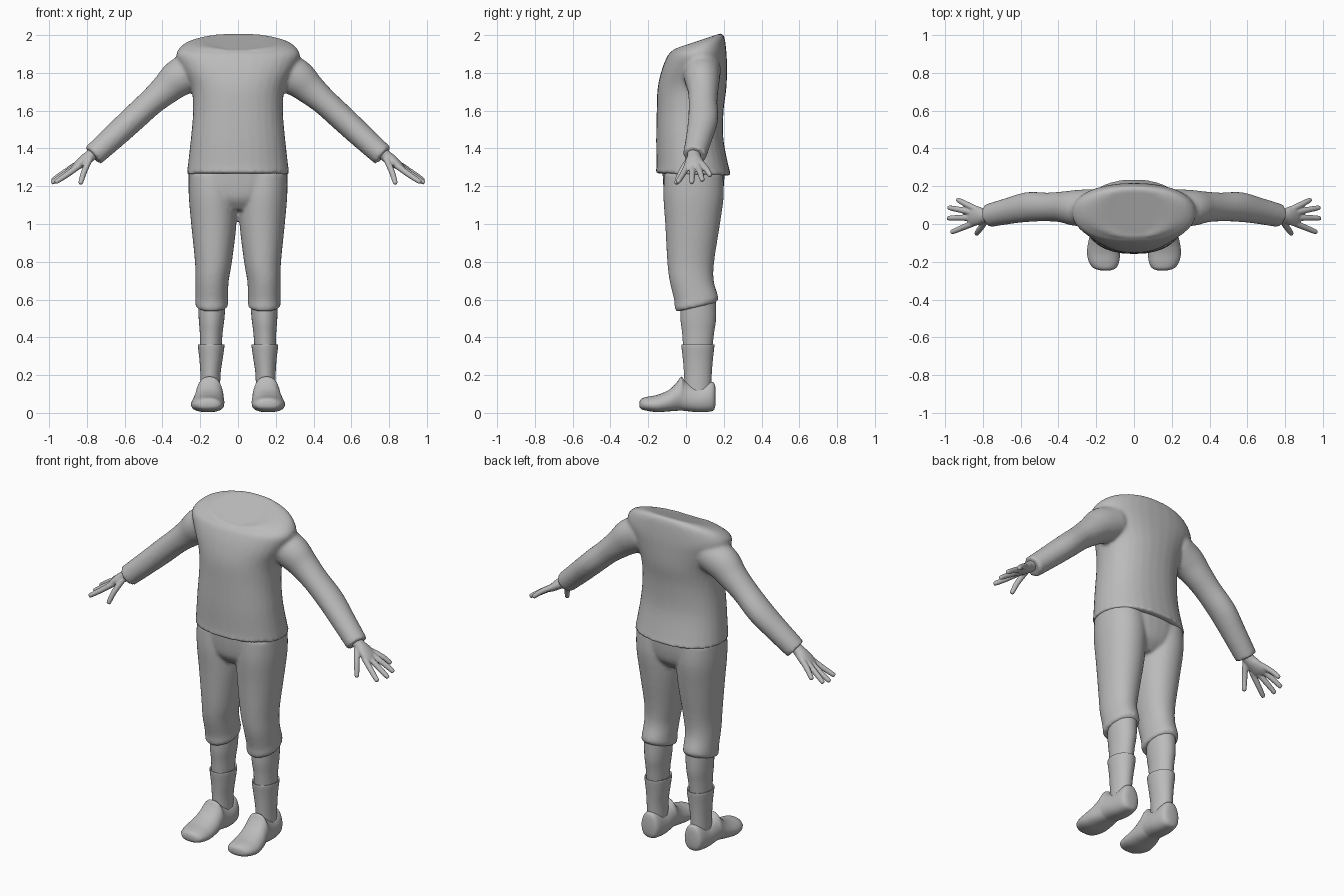
import bpy, bmesh, math
from mathutils import Vector

grey = bpy.data.materials.new("plain grey")
grey.diffuse_color = (0.5, 0.5, 0.5, 1)
SIDES = 32


def smooth_rows(rows, steps=4):
    """Catmull-Rom interpolation of rows of numbers."""
    out = []
    for i in range(len(rows) - 1):
        a, b, c, d = (rows[max(0, min(len(rows) - 1, i + k))] for k in (-1, 0, 1, 2))
        for s in range(steps):
            t = s / steps
            out.append([0.5 * (2 * q + (r - p) * t + (2 * p - 5 * q + 4 * r - w) * t * t
                               + (3 * q - p - 3 * r + w) * t ** 3)
                        for p, q, r, w in zip(a, b, c, d)])
    return out + [list(rows[-1])]


def skin(bm, rings):
    """Closed surface through rings of points."""
    vs = [[bm.verts.new(p) for p in ring] for ring in rings]
    for a, b in zip(vs, vs[1:]):
        for i in range(SIDES):
            j = (i + 1) % SIDES
            bm.faces.new((a[i], a[j], b[j], b[i]))
    bm.faces.new(vs[0][::-1])
    bm.faces.new(vs[-1])


def unit_ring(power):
    """Superellipse outline with radius 1."""
    pts = []
    for i in range(SIDES):
        a = 2 * math.pi * i / SIDES
        c, s = math.cos(a), math.sin(a)
        pts.append((math.copysign(abs(c) ** (2 / power), c), math.copysign(abs(s) ** (2 / power), s)))
    return pts


def stack(bm, rows, power=2.0, side=1):
    """Upright form: rows of z, centre x, centre y, radius x, radius y, tilt."""
    skin(bm, [[(side * (cx + rx * u), cy + ry * v, z + tilt * ry * v) for u, v in unit_ring(power)]
              for z, cx, cy, rx, ry, tilt in smooth_rows(rows)])


def tube(bm, rows, side=1):
    """Limb: rows of x, y, z, radius along y, radius across."""
    rows = smooth_rows(rows)
    pts = [Vector(r[:3]) for r in rows]
    rings = []
    for i, r in enumerate(rows):
        d = (pts[min(i + 1, len(pts) - 1)] - pts[max(i - 1, 0)]).normalized()
        u = (Vector((0, 1, 0)) - d * d.y).normalized()
        v = d.cross(u)
        ring = [pts[i] + u * r[3] * a + v * r[4] * b for a, b in unit_ring(2)]
        rings.append([(side * p.x, p.y, p.z) for p in ring])
    skin(bm, rings)


def finish(name, bm, voxel=None, iterations=4):
    bmesh.ops.recalc_face_normals(bm, faces=bm.faces)
    me = bpy.data.meshes.new(name)
    bm.to_mesh(me)
    bm.free()
    me.materials.append(grey)
    ob = bpy.data.objects.new(name, me)
    bpy.context.collection.objects.link(ob)
    bpy.ops.object.select_all(action='DESELECT')
    ob.select_set(True)
    bpy.context.view_layer.objects.active = ob
    if voxel:  # fuse overlapping forms into one skin
        m = ob.modifiers.new("fuse", 'REMESH')
        m.mode, m.voxel_size, m.use_smooth_shade = 'VOXEL', voxel, True
        s = ob.modifiers.new("relax", 'SMOOTH')
        s.factor, s.iterations = 0.5, iterations
    else:
        bpy.ops.object.shade_smooth_by_angle(angle=math.radians(45))
    return ob


# Shirt: torso with sloped neckline, and two sleeves
bm = bmesh.new()
stack(bm, [(1.262, 0, .038, .272, .203, -.03), (1.30, 0, .035, .267, .192, 0),
           (1.45, 0, .02, .250, .178, 0), (1.60, 0, .022, .238, .177, 0),
           (1.72, 0, .032, .248, .182, 0), (1.82, 0, .045, .295, .172, 0),
           (1.895, 0, .06, .328, .155, 0), (1.947, 0, .065, .290, .140, .25),
           (1.967, 0, .06, .21, .13, .32), (1.964, 0, .055, .115, .12, .36)], 2.25)
for side in (1, -1):
    tube(bm, [(.22, .085, 1.82, .10, .10), (.31, .085, 1.775, .095, .10),
              (.38, .09, 1.715, .082, .083), (.46, .09, 1.645, .076, .071),
              (.56, .09, 1.553, .079, .069), (.66, .07, 1.46, .07, .065),
              (.768, .045, 1.362, .062, .06)], side)
finish("shirt", bm, .011)

# Trousers: hips and two cropped legs
bm = bmesh.new()
stack(bm, [(1.29, 0, .04, .258, .165, 0), (1.20, 0, .04, .258, .160, 0),
           (1.13, 0, .038, .20, .145, 0), (1.075, 0, .035, .10, .10, 0)], 2.2)
for side in (1, -1):
    stack(bm, [(1.27, .135, .04, .127, .155, 0), (1.15, .133, .04, .128, .160, 0),
               (1.0, .128, .035, .120, .145, 0), (.80, .13, .025, .098, .124, 0),
               (.70, .137, .03, .088, .117, 0), (.61, .139, .053, .086, .116, .1),
               (.575, .139, .055, .087, .114, .2), (.558, .139, .052, .080, .10, .22)], 2.1, side)
finish("trousers", bm, .01)

for side, label in ((1, "left"), (-1, "right")):
    # Bare shin
    bm = bmesh.new()
    stack(bm, [(.62, .138, .065, .075, .092, 0), (.50, .14, .065, .068, .094, 0),
               (.42, .142, .064, .06, .084, 0), (.33, .144, .062, .056, .076, 0)], 2, side)
    finish(label + "_shin", bm)

    # Sock with a rolled top
    bm = bmesh.new()
    stack(bm, [(.352, .142, .063, .058, .076, 0), (.362, .142, .063, .066, .084, 0),
               (.352, .142, .063, .070, .087, 0), (.28, .143, .063, .061, .079, 0),
               (.20, .146, .063, .053, .073, 0), (.10, .146, .063, .052, .07, 0)], 2, side)
    finish(label + "_sock", bm)

    # Shoe: rows of y, centre x, half width, bottom, top
    bm = bmesh.new()
    shoe = [(.156, .145, .028, .04, .135), (.147, .145, .05, .015, .16), (.12, .145, .062, .006, .163),
            (.06, .146, .068, .004, .145), (.0, .149, .07, .010, .165), (-.025, .151, .073, .012, .192),
            (-.05, .153, .077, .011, .16), (-.09, .157, .084, .008, .122), (-.15, .161, .088, .004, .096),
            (-.20, .159, .080, .010, .086), (-.233, .155, .060, .018, .077), (-.245, .151, .03, .03, .063)]
    rings = []
    for y, cx, w, lo, hi in smooth_rows(shoe):
        h = (hi - lo) / 2
        rings.append([(side * (cx + w * u * (1 - .22 * v)) if v > 0 else side * (cx + w * u),
                       y, lo + h + h * v) for u, v in unit_ring(2.6)])
    skin(bm, rings)
    finish(label + "_shoe", bm)

    # Hand: wrist and palm, four fingers and a thumb
    bm = bmesh.new()
    tube(bm, [(.745, .042, 1.39, .034, .03), (.79, .042, 1.355, .036, .031),
              (.82, .043, 1.333, .048, .029), (.855, .045, 1.306, .054, .022),
              (.88, .045, 1.288, .04, .012)], side)
    fingers = [((.84, .08, 1.322), (.895, .108, 1.29), (.932, .127, 1.258)),
               ((.85, .06, 1.314), (.92, .075, 1.273), (.978, .086, 1.234)),
               ((.85, .032, 1.308), (.92, .033, 1.262), (.981, .031, 1.222)),
               ((.84, .008, 1.31), (.905, -.018, 1.262), (.962, -.042, 1.224)),
               ((.785, .018, 1.345), (.815, -.025, 1.277), (.833, -.05, 1.218))]
    for a, b, c in fingers:
        tip = Vector(c) + (Vector(c) - Vector(b)).normalized() * .008
        tube(bm, [(*a, .017, .017), (*b, .0155, .0155), (*c, .0125, .0125), (*tip, .005, .005)], side)
    finish(label + "_hand", bm, .0045, 3)
